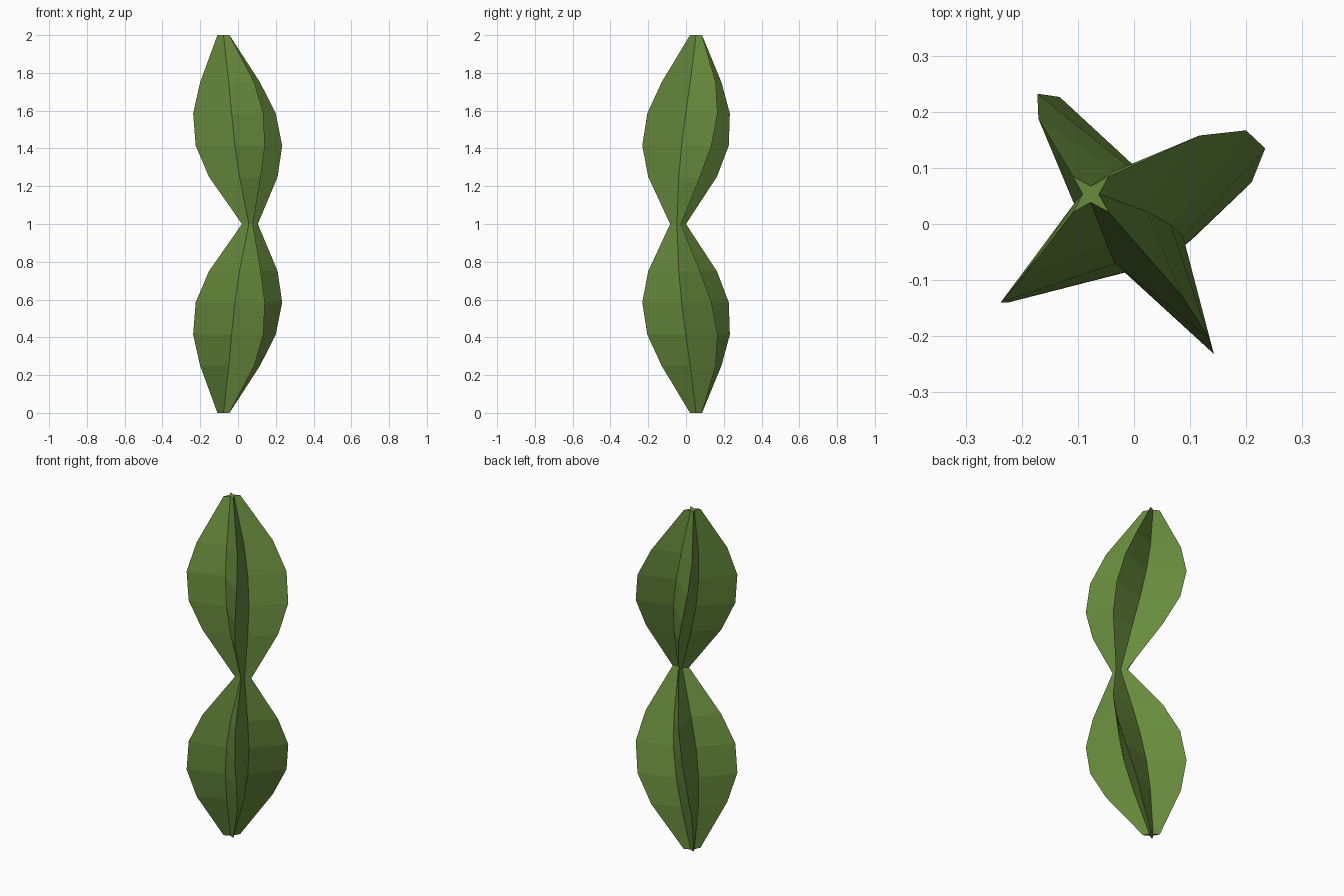
import bpy, bmesh, math

if "Cube" in bpy.data.objects:
    bpy.data.objects.remove(bpy.data.objects["Cube"])

# One flat colour for the whole plant
green = bpy.data.materials.new("cactus green")
green.diffuse_color = (0.138, 0.262, 0.046, 1)
green.use_nodes = True
green.node_tree.nodes["Principled BSDF"].inputs["Base Color"].default_value = green.diffuse_color

# Half profile of a stem segment: (height, rib tip radius)
PROFILE = [(0, .045), (.25, .204), (.415, .267), (.585, .267), (.75, .204), (1, .045)]
VALLEY = 0.32   # valley radius relative to the rib tip


def star_ring(bm, h, radius, z):
    """Four-pointed star, leaning and twisting with distance h from the end."""
    cx, cy = -.077 + .14 * h, .053 - .095 * h
    twist = math.radians(45 - 24 * h)
    ring = []
    for i in range(8):
        r = radius if i % 2 == 0 else radius * VALLEY
        a = twist + i * math.pi / 4
        ring.append(bm.verts.new((cx + r * math.cos(a), cy + r * math.sin(a), z)))
    return ring


# Ribbed stem: lower segment, then the same segment mirrored above the waist
bm = bmesh.new()
rings = [star_ring(bm, h, r, h) for h, r in PROFILE]
rings += [star_ring(bm, h, r, 2 - h) for h, r in reversed(PROFILE[:-1])]
for a, b in zip(rings, rings[1:]):
    for i in range(8):
        j = (i + 1) % 8
        bm.faces.new((a[i], a[j], b[j], b[i]))

# Star-shaped end caps
bm.faces.new(rings[0][::-1])
bm.faces.new(rings[-1])
bmesh.ops.recalc_face_normals(bm, faces=bm.faces[:])

mesh = bpy.data.meshes.new("cactus_stem")
bm.to_mesh(mesh)
bm.free()
mesh.materials.append(green)
bpy.context.collection.objects.link(bpy.data.objects.new("cactus_stem", mesh))
